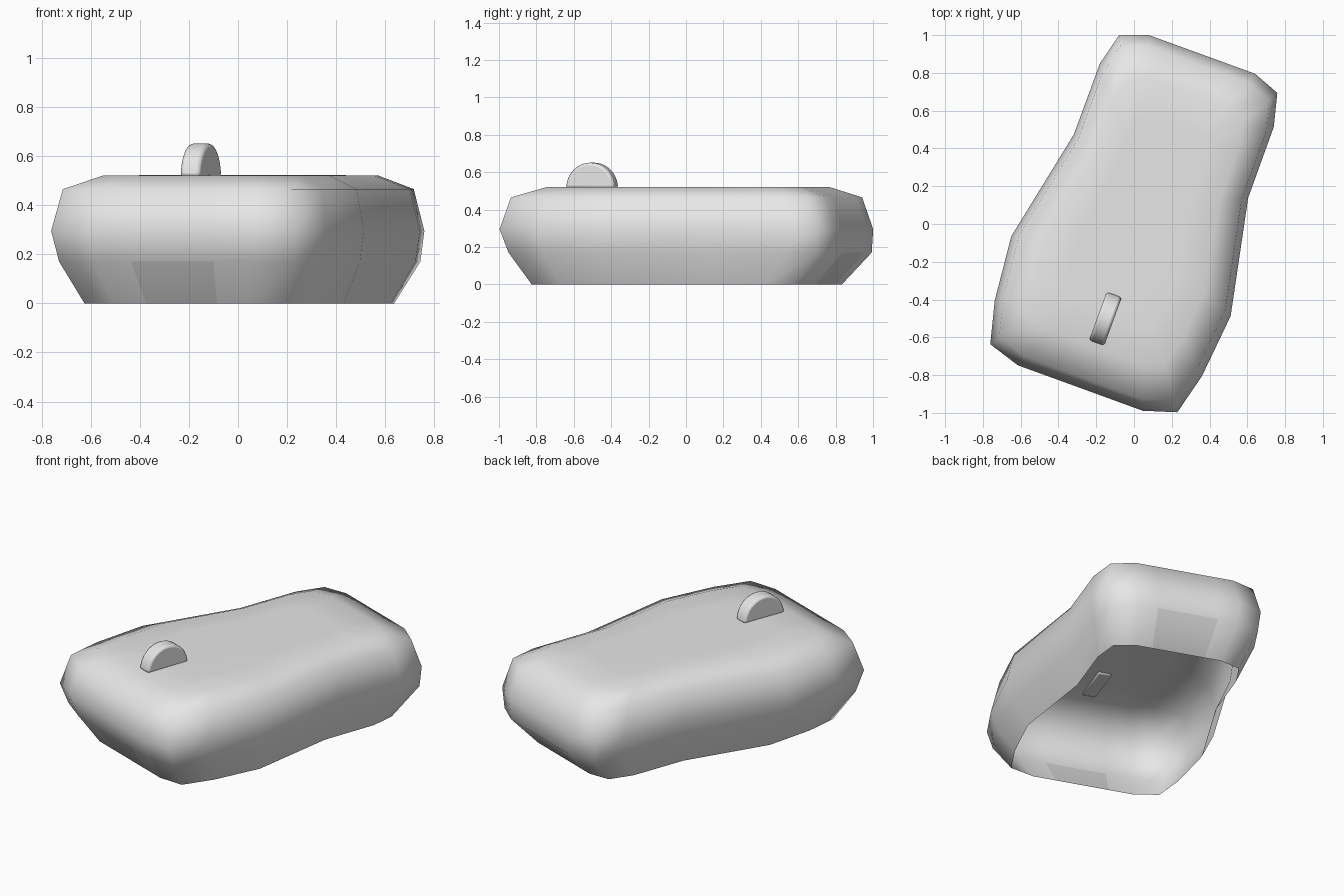
import bpy, bmesh, math

cube = bpy.data.objects.get("Cube")
if cube:
    bpy.data.objects.remove(cube, do_unlink=True)

TURN = math.radians(-20)
CENTRE = (0.037, 0.015, 0)


def material(name, grey):
    m = bpy.data.materials.new(name)
    m.use_nodes = True
    colour = (grey, grey, grey, 1)
    m.diffuse_color = colour
    m.node_tree.nodes["Principled BSDF"].inputs["Base Color"].default_value = colour
    return m


def finish(bm, name, mats):
    mesh = bpy.data.meshes.new(name)
    bm.to_mesh(mesh)
    bm.free()
    ob = bpy.data.objects.new(name, mesh)
    bpy.context.collection.objects.link(ob)
    for m in mats:
        mesh.materials.append(m)
    ob.rotation_euler.z = TURN
    ob.location = CENTRE
    bpy.ops.object.select_all(action="DESELECT")
    ob.select_set(True)
    bpy.context.view_layer.objects.active = ob
    return ob


shell_grey = material("light_grey", 0.8)
panel_grey = material("mid_grey", 0.66)

# Half outline of the body, front to back, mirrored to close the loop
half = [(0.185, -0.94), (0.352, -0.94), (0.527, -0.885), (0.584, -0.66),
        (0.618, -0.31), (0.491, 0.31), (0.49, 0.71), (0.446, 0.885),
        (0.30, 0.94), (0.185, 0.94)]
outline = half + [(-x, y) for x, y in reversed(half)]

# Height, width scale, front scale, back scale of each ring
levels = [(0, 0.83, 0.83, 0.83), (0.17, 0.965, 0.95, 0.995), (0.295, 1, 1, 1),
          (0.465, 0.94, 0.94, 0.94), (0.52, 0.72, 0.76, 0.77),
          (0.522, 0.45, 0.55, 0.55)]

# Hollow body shell, open underneath
bm = bmesh.new()
rings = [[bm.verts.new((x * sx, y * (sf if y < 0 else sb), z)) for x, y in outline]
         for z, sx, sf, sb in levels]
n = len(outline)
for row, (low, high) in enumerate(zip(rings, rings[1:])):
    for i in range(n):
        j = (i + 1) % n
        face = bm.faces.new((low[i], low[j], high[j], high[i]))
        # End panels in the lowest row, at the middle of front and back
        if row == 0 and i in (len(half) - 1, n - 1):
            face.material_index = 1
bm.faces.new(rings[-1])
body = finish(bm, "body_shell", [shell_grey, panel_grey])
bpy.ops.object.shade_smooth()

# Scroll wheel: half disc standing on the top
bm = bmesh.new()
radius, steps, thick = 0.137, 20, 0.085
arc = [(radius * math.cos(math.pi * k / steps), radius * math.sin(math.pi * k / steps))
       for k in range(steps + 1)]
side = bm.faces.new([bm.verts.new((-thick / 2, y - 0.55, z + 0.514)) for y, z in arc])
new = bmesh.ops.extrude_face_region(bm, geom=[side])["geom"]
bmesh.ops.translate(bm, vec=(thick, 0, 0),
                    verts=[v for v in new if isinstance(v, bmesh.types.BMVert)])
bmesh.ops.recalc_face_normals(bm, faces=bm.faces)
wheel = finish(bm, "scroll_wheel", [shell_grey])
bevel = wheel.modifiers.new("soft_edges", "BEVEL")
bevel.width = 0.014
bevel.segments = 2
bevel.limit_method = "ANGLE"
bevel.angle_limit = math.radians(40)
bpy.ops.object.shade_smooth_by_angle(angle=math.radians(40))
